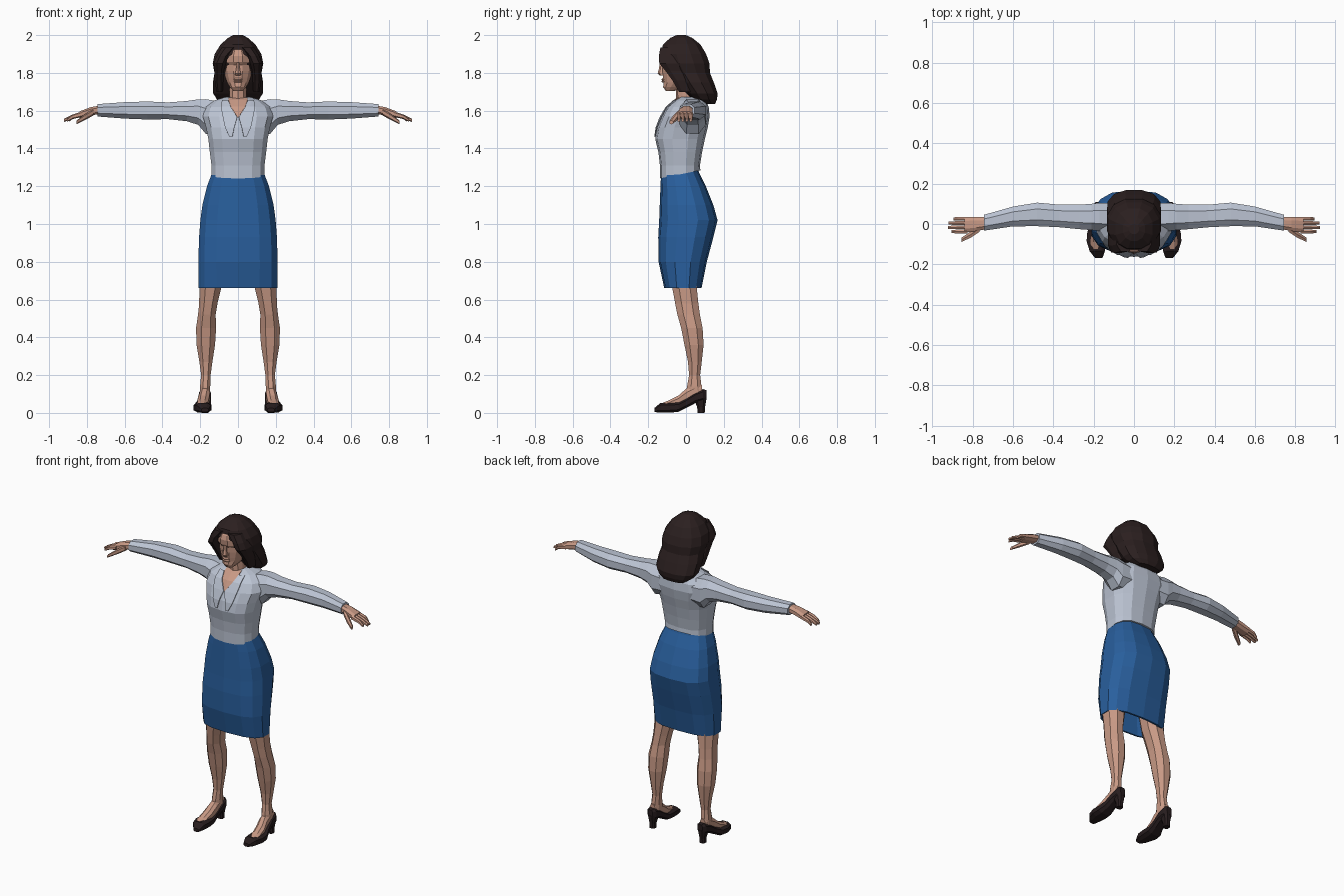
import bpy, bmesh, math
from mathutils import Vector
from mathutils.bvhtree import BVHTree


def material(name, rgb):
    m = bpy.data.materials.new(name)
    m.diffuse_color = (*rgb, 1)
    return m


SKIN = material("skin", (0.58, 0.32, 0.235))
HAIR = material("dark_hair", (0.024, 0.014, 0.014))
BLOUSE = material("pale_grey_blue", (0.50, 0.55, 0.65))
SKIRT = material("blue", (0.022, 0.115, 0.34))
SHOE = material("dark_shoe", (0.02, 0.012, 0.013))


def finish(name, bm, mat, mirror=False):
    bmesh.ops.recalc_face_normals(bm, faces=bm.faces)
    me = bpy.data.meshes.new(name)
    bm.to_mesh(me)
    bm.free()
    me.materials.append(mat)
    ob = bpy.data.objects.new(name, me)
    bpy.context.collection.objects.link(ob)
    if mirror:
        ob.modifiers.new("mirror", "MIRROR").use_mirror_merge = False
    return ob


def loft(name, mat, axis, rings, sides=10, power=2.4, mirror=False, tweak=None):
    """Each ring is (position on axis, a0, a1, b0, b1): bounds on the other two axes."""
    bm = bmesh.new()
    loops = []
    for t, a0, a1, b0, b1 in rings:
        loop = []
        for i in range(sides):
            ang = 2 * math.pi * (i + 0.5) / sides
            c, s = math.cos(ang), math.sin(ang)
            a = (a0 + a1) / 2 + (a1 - a0) / 2 * math.copysign(abs(c) ** (2 / power), c)
            b = (b0 + b1) / 2 + (b1 - b0) / 2 * math.copysign(abs(s) ** (2 / power), s)
            co = {"x": (t, a, b), "y": (a, t, b), "z": (a, b, t)}[axis]
            loop.append(bm.verts.new(tweak(*co) if tweak else co))
        loops.append(loop)
    for p, q in zip(loops, loops[1:]):
        for i in range(sides):
            j = (i + 1) % sides
            bm.faces.new((p[i], p[j], q[j], q[i]))
    bm.faces.new(loops[0])
    bm.faces.new(loops[-1])
    return finish(name, bm, mat, mirror)


def sym(rows):
    """Rings centred on x: (z, half width, front, back)."""
    return [(z, -w, w, f, b) for z, w, f, b in rows]


# Skirt, with a recessed underside
loft("skirt", SKIRT, "z", sym([
    (0.80, 0.17, -0.09, 0.06), (0.66, 0.203, -0.105, 0.07), (0.66, 0.213, -0.115, 0.082),
    (0.80, 0.214, -0.145, 0.11), (0.93, 0.21, -0.147, 0.145), (1.02, 0.203, -0.142, 0.167),
    (1.10, 0.192, -0.139, 0.145), (1.20, 0.167, -0.135, 0.105), (1.27, 0.14, -0.132, 0.07),
    (1.30, 0.125, -0.12, 0.06)]), 14, 2.7)

# Blouse body, with a hem lower at the front
hem = lambda x, y, z: (x, y, z + 0.2 * (y + 0.03) if z < 1.27 else z)
body = loft("blouse_body", BLOUSE, "z", sym([
    (1.263, 0.143, -0.138, 0.076), (1.31, 0.143, -0.138, 0.074), (1.38, 0.152, -0.146, 0.085),
    (1.45, 0.160, -0.163, 0.10), (1.51, 0.172, -0.153, 0.115), (1.57, 0.19, -0.128, 0.125),
    (1.62, 0.175, -0.10, 0.12), (1.655, 0.125, -0.06, 0.105), (1.672, 0.07, -0.03, 0.08)]),
    14, 2.6, tweak=hem)

# Sleeves
loft("sleeve", BLOUSE, "x", [
    (0.10, -0.05, 0.11, 1.48, 1.655), (0.17, -0.04, 0.11, 1.47, 1.667),
    (0.21, -0.035, 0.105, 1.52, 1.665), (0.27, -0.03, 0.10, 1.54, 1.655),
    (0.37, -0.02, 0.10, 1.552, 1.647), (0.48, -0.015, 0.11, 1.55, 1.652),
    (0.60, -0.015, 0.09, 1.555, 1.648), (0.745, -0.036, 0.048, 1.567, 1.637)], 8, 2.3, True)

# Hands: palm, four fingers and a thumb
loft("palm", SKIN, "x", [
    (0.72, -0.025, 0.036, 1.585, 1.63), (0.78, -0.037, 0.036, 1.572, 1.62),
    (0.84, -0.045, 0.037, 1.56, 1.597)], 8, 2.6, True)
for i, tip in enumerate((0.895, 0.92, 0.922, 0.905)):
    y = 0.026 - 0.021 * i
    loft("finger", SKIN, "x", [
        (0.825, y - 0.011, y + 0.011, 1.567, 1.596), (0.875, y - 0.011, y + 0.011, 1.556, 1.58),
        (tip, y - 0.009, y + 0.007, 1.541, 1.557)], 6, 2.4, True)
loft("thumb", SKIN, "x", [
    (0.765, -0.04, -0.005, 1.575, 1.61), (0.81, -0.07, -0.035, 1.55, 1.582),
    (0.855, -0.09, -0.066, 1.528, 1.548)], 6, 2.4, True)

# Neck and head
loft("neck", SKIN, "z", sym([
    (1.60, 0.06, -0.055, 0.07), (1.66, 0.048, -0.052, 0.05), (1.76, 0.045, -0.055, 0.05)]), 10, 2.2)
loft("head", SKIN, "z", sym([
    (1.705, 0.026, -0.108, -0.06), (1.725, 0.044, -0.123, 0.0), (1.75, 0.06, -0.12, 0.04),
    (1.775, 0.068, -0.124, 0.06), (1.81, 0.077, -0.127, 0.07), (1.842, 0.08, -0.128, 0.07),
    (1.858, 0.08, -0.141, 0.07), (1.89, 0.077, -0.145, 0.06), (1.918, 0.06, -0.137, 0.05),
    (1.94, 0.04, -0.11, 0.03)]), 12, 2.3)
loft("nose", SKIN, "z", sym([
    (1.785, 0.016, -0.137, -0.11), (1.797, 0.018, -0.15, -0.11),
    (1.82, 0.011, -0.144, -0.11), (1.855, 0.009, -0.138, -0.11)]), 6, 2)
for name, z in (("upper_lip", 1.766), ("lower_lip", 1.754)):
    loft(name, SKIN, "z", sym([
        (z - 0.006, 0.022, -0.127, -0.10), (z, 0.026, -0.132, -0.10),
        (z + 0.006, 0.02, -0.126, -0.10)]), 8, 2)

# Hair: a cap sweeping back over the shoulders, plus locks framing the face
loft("hair", HAIR, "z", sym([
    (1.635, 0.075, 0.10, 0.155), (1.66, 0.115, 0.035, 0.166), (1.69, 0.135, 0.0, 0.17),
    (1.75, 0.137, -0.05, 0.15), (1.80, 0.128, -0.085, 0.13), (1.85, 0.138, -0.122, 0.128),
    (1.90, 0.127, -0.136, 0.11), (1.95, 0.095, -0.125, 0.08), (1.985, 0.055, -0.085, 0.035),
    (2.0, 0.025, -0.05, 0.0)]), 12, 2.3)
loft("face_lock", HAIR, "z", [
    (1.70, 0.08, 0.115, -0.04, 0.03), (1.76, 0.076, 0.125, -0.075, 0.02),
    (1.81, 0.074, 0.125, -0.112, 0.0), (1.85, 0.062, 0.132, -0.146, 0.0),
    (1.89, 0.045, 0.115, -0.148, 0.0), (1.935, 0.0, 0.09, -0.14, 0.0)], 8, 2.4, True)

# Neckline and lapels: thin plates laid over the blouse front
tree = BVHTree.FromPolygons([v.co for v in body.data.vertices],
                            [p.vertices for p in body.data.polygons])


def plate(name, mat, rows, lift, mirror=False):
    """Rows are (z, inner x, outer x)."""
    bm = bmesh.new()
    grid = []
    for z, x0, x1 in rows:
        line = []
        for k in range(5):
            x = x0 + (x1 - x0) * k / 4
            hit = tree.ray_cast(Vector((x, -1, z)), Vector((0, 1, 0)))[0]
            y = hit.y if hit else -0.03
            line.append(bm.verts.new((x, y - lift, z)))
        grid.append(line)
    for p, q in zip(grid, grid[1:]):
        for k in range(4):
            bm.faces.new((p[k], p[k + 1], q[k + 1], q[k]))
    ob = finish(name, bm, mat, mirror)
    mod = ob.modifiers.new("thickness", "SOLIDIFY")
    mod.thickness, mod.offset = 0.005, 0
    return ob


plate("neckline", SKIN, [(1.565, -0.003, 0.003), (1.595, -0.022, 0.022),
                         (1.62, -0.038, 0.038), (1.654, -0.05, 0.05), (1.668, -0.05, 0.05)], 0.004)
plate("lapel", BLOUSE, [(1.46, 0.03, 0.045), (1.51, 0.02, 0.068), (1.565, 0.004, 0.08),
                        (1.595, 0.023, 0.086), (1.62, 0.039, 0.088), (1.654, 0.051, 0.085)],
      0.008, True)

# Legs
loft("leg", SKIN, "z", [
    (0.09, 0.147, 0.203, 0.0, 0.09), (0.14, 0.145, 0.203, 0.003, 0.085),
    (0.20, 0.143, 0.197, 0.014, 0.077), (0.27, 0.133, 0.207, 0.008, 0.086),
    (0.36, 0.118, 0.223, -0.012, 0.097), (0.45, 0.112, 0.226, -0.03, 0.092),
    (0.52, 0.115, 0.215, -0.05, 0.078), (0.58, 0.105, 0.209, -0.062, 0.07),
    (0.66, 0.085, 0.209, -0.077, 0.062), (0.79, 0.06, 0.20, -0.085, 0.06)], 8, 2.2, True)

# Feet, shoes and heels
loft("foot", SKIN, "y", [
    (-0.135, 0.168, 0.212, 0.02, 0.05), (-0.09, 0.158, 0.218, 0.02, 0.068),
    (-0.04, 0.152, 0.215, 0.03, 0.094), (0.0, 0.147, 0.205, 0.045, 0.13),
    (0.05, 0.147, 0.203, 0.06, 0.16), (0.085, 0.155, 0.197, 0.07, 0.15)], 8, 2.3, True)
loft("shoe", SHOE, "y", [
    (-0.168, 0.155, 0.195, 0.004, 0.026), (-0.135, 0.142, 0.222, 0.0, 0.054),
    (-0.085, 0.137, 0.238, 0.0, 0.056), (-0.04, 0.139, 0.234, 0.004, 0.057),
    (0.0, 0.142, 0.218, 0.024, 0.077), (0.05, 0.14, 0.21, 0.05, 0.112),
    (0.09, 0.143, 0.207, 0.06, 0.128), (0.108, 0.157, 0.193, 0.07, 0.122)], 8, 2.8, True)
loft("heel", SHOE, "z", [
    (0.0, 0.156, 0.194, 0.06, 0.10), (0.03, 0.157, 0.193, 0.058, 0.102),
    (0.085, 0.145, 0.205, 0.035, 0.112)], 8, 2.8, True)
